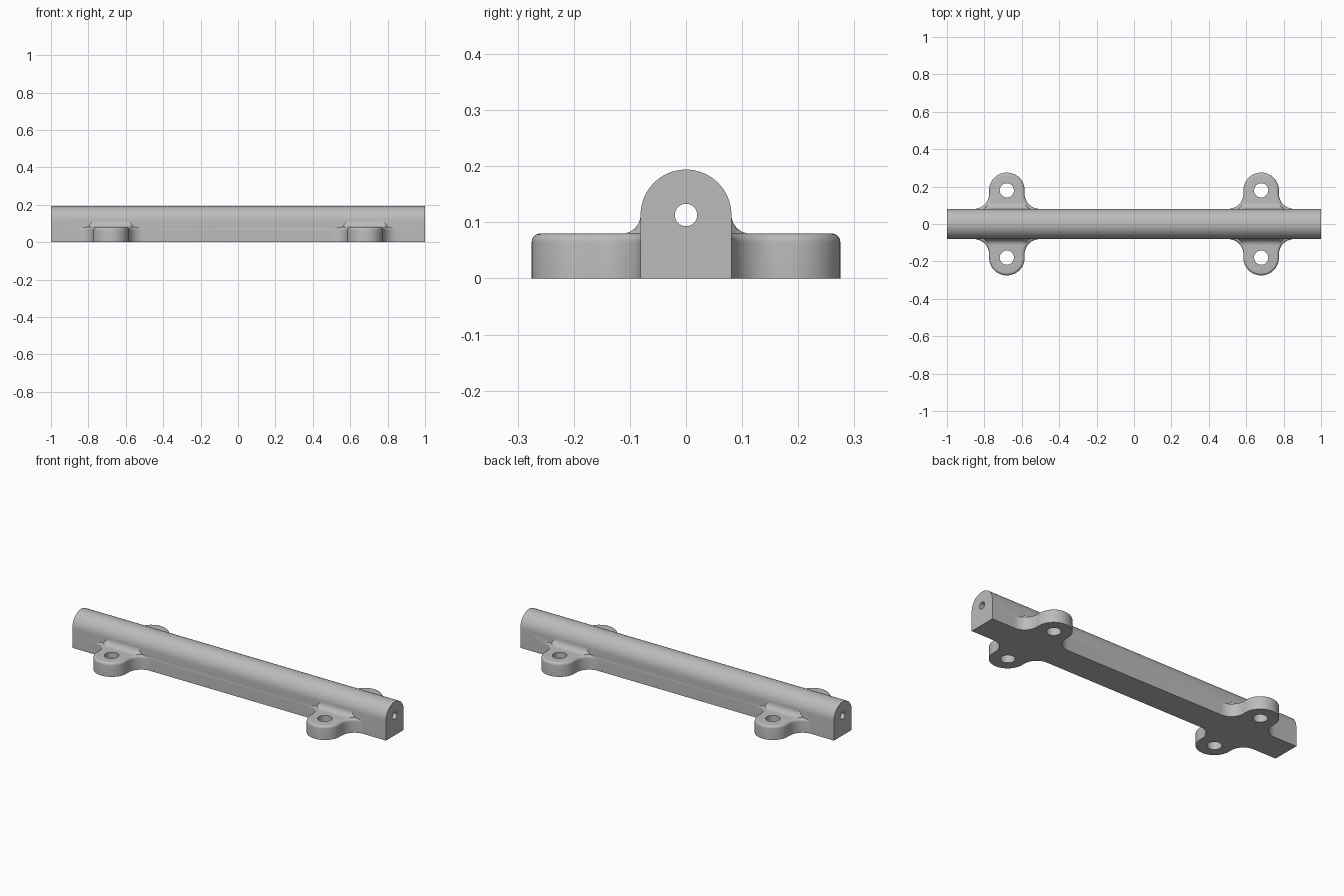
import bpy, bmesh, math

if "Cube" in bpy.data.objects:
    bpy.data.objects.remove(bpy.data.objects["Cube"])

HALF_W, AXIS_Z = 0.081, 0.113        # bar half width and bore height
LUG_X, LUG_Y, LUG_R = 0.68, 0.18, 0.095
LUG_H, EDGE_R, FLARE_R, FILLET_R = 0.08, 0.015, 0.08, 0.033

grey = bpy.data.materials.new("plain grey")
grey.use_nodes = True
grey.diffuse_color = (0.5, 0.5, 0.5, 1)
grey.node_tree.nodes["Principled BSDF"].inputs["Base Color"].default_value = (0.5, 0.5, 0.5, 1)


def arc(cx, cy, r, start, end, n):
    angles = [math.radians(start + (end - start) * i / n) for i in range(n + 1)]
    return [(cx + r * math.cos(a), cy + r * math.sin(a)) for a in angles]


def loft(name, rings):
    """Closed solid through rings of 3D points."""
    bm = bmesh.new()
    loops = [[bm.verts.new(p) for p in ring] for ring in rings]
    for a, b in zip(loops, loops[1:]):
        for i in range(len(a)):
            j = (i + 1) % len(a)
            bm.faces.new((a[i], a[j], b[j], b[i]))
    bm.faces.new(loops[0][::-1])
    bm.faces.new(loops[-1])
    bmesh.ops.remove_doubles(bm, verts=bm.verts, dist=1e-5)
    bmesh.ops.dissolve_degenerate(bm, edges=bm.edges, dist=1e-5)
    bmesh.ops.recalc_face_normals(bm, faces=bm.faces)
    mesh = bpy.data.meshes.new(name)
    bm.to_mesh(mesh)
    bm.free()
    mesh.materials.append(grey)
    ob = bpy.data.objects.new(name, mesh)
    bpy.context.collection.objects.link(ob)
    return ob


def combine(target, tool, operation):
    """Apply a boolean and discard the tool."""
    mod = target.modifiers.new(operation, 'BOOLEAN')
    mod.operation, mod.object, mod.solver = operation, tool, 'EXACT'
    bpy.context.view_layer.objects.active = target
    bpy.ops.object.modifier_apply(modifier=mod.name)
    bpy.data.objects.remove(tool)


def lug_outline(inset):
    """Rounded lug that flares into the bar."""
    r, flare, cx = LUG_R - inset, FLARE_R + inset, LUG_R + FLARE_R
    cy = HALF_W + FLARE_R
    right = arc(cx, cy, flare, 270, 180, 14)
    left = [(-x, y) for x, y in reversed(right)]
    pts = right + arc(0, LUG_Y, r, 0, 180, 32) + left
    return [(-cx, 0.04)] + [(cx, 0.04)] + pts


def place(points, z, x, side):
    return [(x + px, side * py, z) for px, py in points]


# Bar: straight sides with a half-round top
section = [(-HALF_W, 0), (HALF_W, 0)] + arc(0, AXIS_Z, HALF_W, 0, 180, 48)
body = loft("mounting_bar", [[(x, y, z) for y, z in section] for x in (-1, 1)])

# Four lugs with a rounded rim and a concave fillet against the bar
for x in (-LUG_X, LUG_X):
    for side in (-1, 1):
        rim = [(EDGE_R * (1 - math.cos(a)), LUG_H - EDGE_R * (1 - math.sin(a)))
               for a in (math.radians(15 * i) for i in range(7))]
        rings = [place(lug_outline(0), 0, x, side)]
        rings += [place(lug_outline(d), z, x, side) for d, z in rim]
        lug = loft("lug", rings)

        fillet_rings = []
        curve = arc(HALF_W + FILLET_R, LUG_H + FILLET_R, FILLET_R, 270, 180, 8)
        for y_max, z in [(curve[0][0], LUG_H - 0.012)] + curve:
            inset = EDGE_R + 0.5 * max(0, z - LUG_H)
            ring = [(px, min(py, y_max)) for px, py in lug_outline(inset)]
            fillet_rings.append(place(ring, z, x, side))
        combine(lug, loft("lug_fillet", fillet_rings), 'UNION')
        combine(body, lug, 'UNION')

# Screw holes down through the lugs
for x in (-LUG_X, LUG_X):
    for side in (-1, 1):
        circle = arc(x, side * LUG_Y, 0.038, 0, 348.75, 31)
        drill = loft("screw_hole", [[(px, py, z) for px, py in circle] for z in (-0.1, 0.3)])
        combine(body, drill, 'DIFFERENCE')

# Bore along the whole bar
circle = arc(0, AXIS_Z, 0.02, 0, 348.75, 31)
bore = loft("bore", [[(x, y, z) for y, z in circle] for x in (-1.1, 1.1)])
combine(body, bore, 'DIFFERENCE')

# Smooth curved faces, keep hard edges
body.select_set(True)
bpy.context.view_layer.objects.active = body
bpy.ops.object.shade_smooth_by_angle(angle=math.radians(32))
